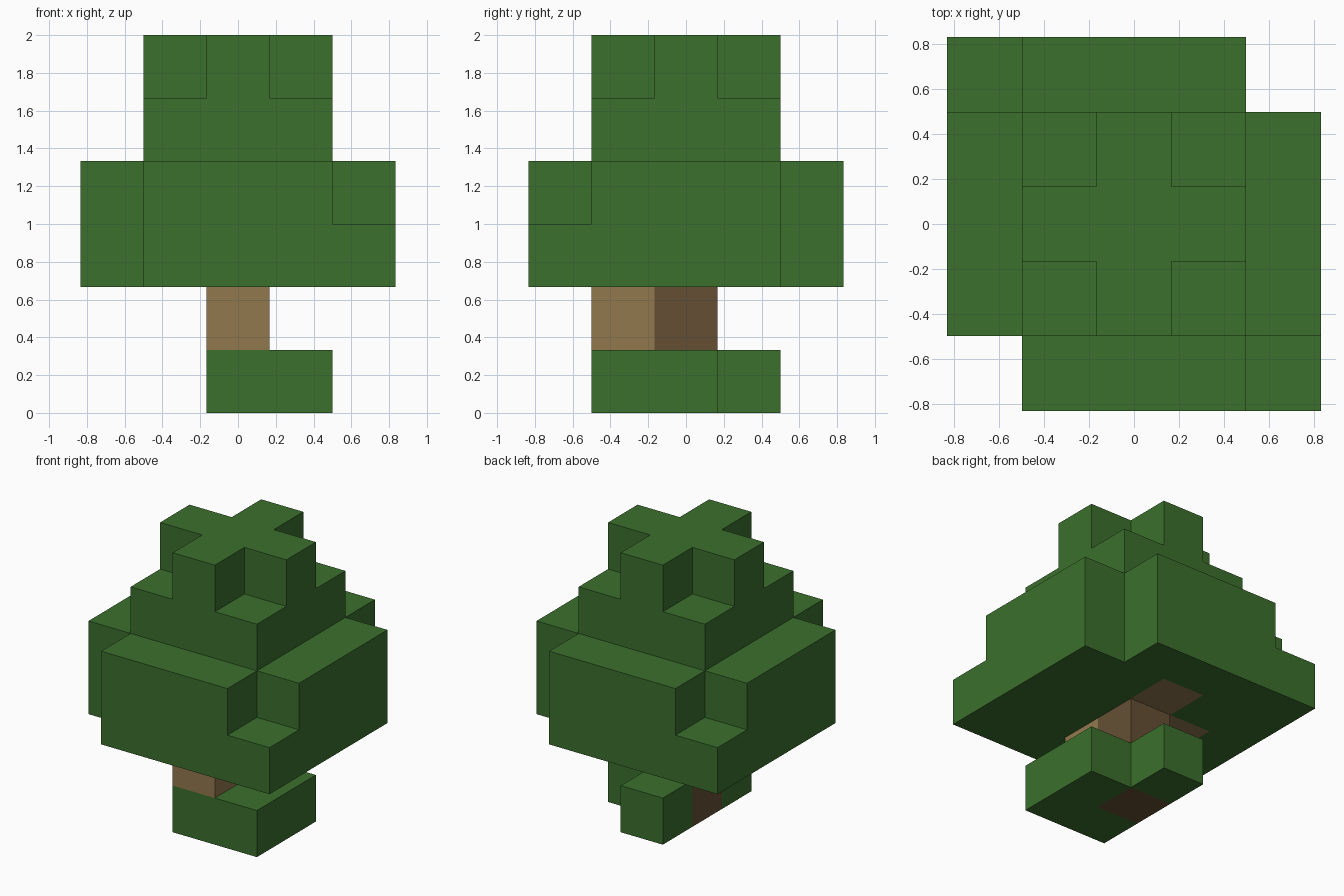
import bpy
import bmesh
from mathutils import Vector

CELL = 1 / 3  # edge of one cube

cube = bpy.data.objects.get("Cube")
if cube:
    bpy.data.objects.remove(cube, do_unlink=True)


def material(name, rgb):
    mat = bpy.data.materials.new(name)
    mat.use_nodes = True
    color = (*rgb, 1)
    mat.diffuse_color = color
    mat.node_tree.nodes["Principled BSDF"].inputs["Base Color"].default_value = color
    return mat


leaf = material("leaf green", (0.044, 0.162, 0.026))
bark = material("dark bark", (0.130, 0.078, 0.034))
wood = material("light wood", (0.287, 0.188, 0.078))


def layer(radius, level, keep=lambda x, y: True):
    """Square layer of cells around the trunk, filtered by a rule."""
    span = range(-radius, radius + 1)
    return {(x, y, level) for x in span for y in span if keep(x, y)}


# Trunk and its short branches
trunk = {(0, 0, z) for z in range(3)}
branches = {(0, -1, 1), (0, 1, 2), (-1, 0, 2)}

# Low bush around the foot of the trunk
bush = {(0, -1, 0), (1, -1, 0), (1, 0, 0), (0, 1, 0)}

# Crown: wide skirt, rounded band, square tier, cross-shaped top
skirt = layer(2, 2, lambda x, y: abs(x + y) < 4) - trunk - branches
band = layer(2, 3, lambda x, y: abs(x) + abs(y) < 4)
tier = layer(1, 4)
top = layer(1, 5, lambda x, y: x * y == 0)

parts = {
    "trunk": (trunk, bark),
    "branches": (branches, wood),
    "foot_bush": (bush, leaf),
    "crown_skirt": (skirt, leaf),
    "crown_band": (band, leaf),
    "crown_tier": (tier, leaf),
    "crown_top": (top, leaf),
}
occupied = set().union(*(cells for cells, _ in parts.values()))


def build(name, cells, mat):
    """Mesh of the cells' faces that do not touch another cell."""
    bm = bmesh.new()
    for cell in sorted(cells):
        center = Vector(cell) + Vector((0, 0, 0.5))
        for axis in range(3):
            for sign in (-1, 1):
                normal = Vector((0, 0, 0))
                normal[axis] = sign
                if tuple(int(c + n) for c, n in zip(cell, normal)) in occupied:
                    continue
                u = Vector((0, 0, 0))
                u[(axis + 1) % 3] = 0.5
                v = normal.cross(u)
                mid = center + normal / 2
                corners = (mid - u - v, mid + u - v, mid + u + v, mid - u + v)
                bm.faces.new([bm.verts.new(p * CELL) for p in corners])
    bmesh.ops.remove_doubles(bm, verts=bm.verts, dist=0.001)
    mesh = bpy.data.meshes.new(name)
    bm.to_mesh(mesh)
    bm.free()
    mesh.materials.append(mat)
    bpy.context.collection.objects.link(bpy.data.objects.new(name, mesh))


for part_name, (part_cells, part_mat) in parts.items():
    build(part_name, part_cells, part_mat)
